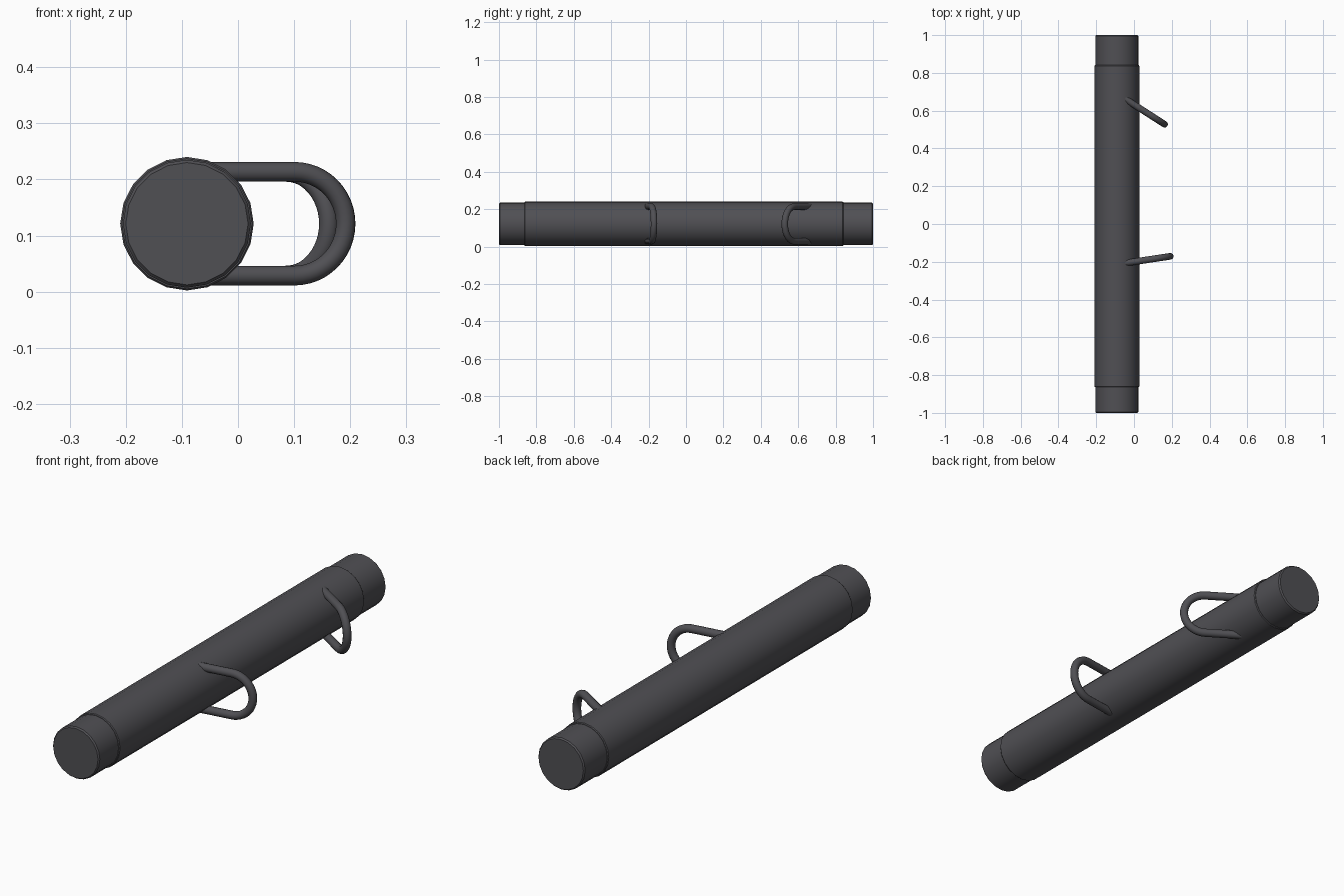
import bpy, math
from mathutils import Vector

cube = bpy.data.objects.get("Cube")
if cube:
    bpy.data.objects.remove(cube, do_unlink=True)

AXIS_X, AXIS_Z = -0.091, 0.121
SIDES = 20


def material(name, rgb):
    m = bpy.data.materials.new(name)
    m.use_nodes = True
    m.diffuse_color = (*rgb, 1)
    m.node_tree.nodes["Principled BSDF"].inputs["Base Color"].default_value = (*rgb, 1)
    return m


charcoal = material("charcoal grey", (0.08, 0.079, 0.088))


def finish(ob):
    ob.data.materials.append(charcoal)
    bpy.ops.object.select_all(action='DESELECT')
    ob.select_set(True)
    bpy.context.view_layer.objects.active = ob
    bpy.ops.object.shade_smooth_by_angle(angle=math.radians(35))


def lathe(name, profile):
    """Closed solid turned around the long y axis from (radius, y) pairs."""
    verts, faces = [], []
    for r, y in profile:
        for i in range(SIDES):
            a = math.tau * i / SIDES
            verts.append((AXIS_X + r * math.cos(a), y, AXIS_Z + r * math.sin(a)))
    for k in range(len(profile) - 1):
        for i in range(SIDES):
            j = (i + 1) % SIDES
            a, b = k * SIDES, (k + 1) * SIDES
            faces.append((a + i, b + i, b + j, a + j))
    faces.append(tuple(range(SIDES)))
    last = (len(profile) - 1) * SIDES
    faces.append(tuple(reversed(range(last, last + SIDES))))
    me = bpy.data.meshes.new(name)
    me.from_pydata(verts, [], faces)
    ob = bpy.data.objects.new(name, me)
    bpy.context.collection.objects.link(ob)
    finish(ob)


def wire_loop(name, tip, angle, wire=0.0175, bend=0.0925):
    """U-shaped wire in a vertical plane, both legs buried in the tube."""
    out = Vector((math.cos(angle), math.sin(angle), 0))
    centre = Vector((*tip, AXIS_Z)) - out * bend
    leg = (centre.x - AXIS_X) / out.x
    steps = 24
    path = [(-leg, bend)]
    for i in range(steps + 1):
        a = math.pi / 2 - math.pi * i / steps
        path.append((bend * math.cos(a), bend * math.sin(a)))
    path.append((-leg, -bend))
    cu = bpy.data.curves.new(name, 'CURVE')
    cu.dimensions = '3D'
    cu.bevel_depth = wire
    cu.bevel_resolution = 4
    cu.use_fill_caps = True
    sp = cu.splines.new('POLY')
    sp.points.add(len(path) - 1)
    for p, (u, v) in zip(sp.points, path):
        p.co = (*(centre + out * u + Vector((0, 0, v))), 1)
    ob = bpy.data.objects.new(name, cu)
    bpy.context.collection.objects.link(ob)
    bpy.ops.object.select_all(action='DESELECT')
    ob.select_set(True)
    bpy.context.view_layer.objects.active = ob
    bpy.ops.object.convert(target='MESH')
    finish(bpy.context.view_layer.objects.active)


# Main tube
lathe("main_tube", [(0.116, -0.864), (0.119, -0.86), (0.119, 0.837), (0.116, 0.841)])

# End caps, slightly narrower with a softened outer rim
lathe("front_cap", [(0.109, -1), (0.114, -0.994), (0.114, -0.82)])
lathe("back_cap", [(0.114, 0.8), (0.114, 0.994), (0.109, 1)])

# Sling loops
wire_loop("front_loop", (0.192, -0.171), math.radians(8.6))
wire_loop("back_loop", (0.162, 0.528), math.radians(-32.7))
